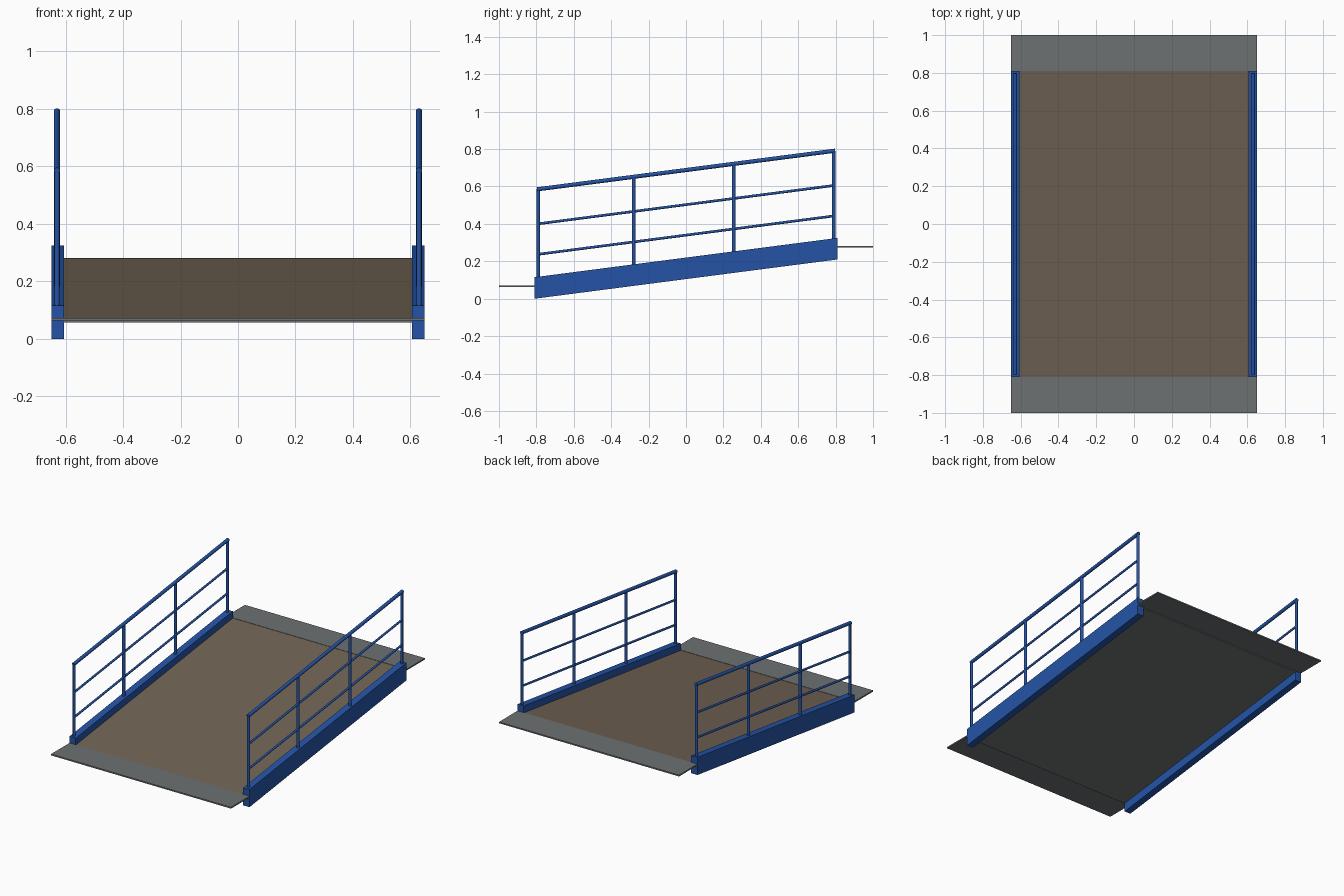
import bpy
import bmesh
from mathutils import Vector

cube = bpy.data.objects.get("Cube")
if cube:
    bpy.data.objects.remove(cube, do_unlink=True)

HALF = 0.81             # half length of the sloped section
RISE = 0.21             # height gained over the slope
SLOPE = RISE / (2 * HALF)


def material(name, colour):
    mat = bpy.data.materials.new(name)
    mat.use_nodes = True
    mat.diffuse_color = (*colour, 1)
    mat.node_tree.nodes["Principled BSDF"].inputs["Base Color"].default_value = (*colour, 1)
    return mat


blue = material("blue_paint", (0.018, 0.088, 0.38))
grey = material("grey_steel", (0.155, 0.165, 0.17))
brown = material("brown_deck", (0.165, 0.125, 0.09))


def incline(y, base):
    """Height at y of a line parallel to the slope, starting at base."""
    return base + (y + HALF) * SLOPE


def slab(name, x, y, z, mats, slope=0.0):
    """Box between x, y and z ranges, sheared upward along y."""
    bm = bmesh.new()
    bmesh.ops.create_cube(bm, size=1)
    for v in bm.verts:
        v.co = Vector([r[0] if c < 0 else r[1] for c, r in zip(v.co, (x, y, z))])
        v.co.z += (v.co.y - y[0]) * slope
    bm.normal_update()
    if len(mats) > 1:
        for f in bm.faces:
            f.material_index = 1 if f.normal.z > 0.5 else 0
    mesh = bpy.data.meshes.new(name)
    bm.to_mesh(mesh)
    bm.free()
    for m in mats:
        mesh.materials.append(m)
    obj = bpy.data.objects.new(name, mesh)
    bpy.context.collection.objects.link(obj)
    return obj


def tube(name, start, end, radius):
    """Round bar from start to end."""
    start, end = Vector(start), Vector(end)
    axis = end - start
    bpy.ops.mesh.primitive_cylinder_add(vertices=16, radius=radius, depth=axis.length,
                                        location=(start + end) / 2)
    obj = bpy.context.object
    obj.name = name
    obj.rotation_euler = axis.to_track_quat("Z", "Y").to_euler()
    obj.data.materials.append(blue)
    bpy.ops.object.shade_smooth_by_angle()


# Sloped deck with a brown walking surface, and the two level end flaps
slab("deck", (-0.605, 0.605), (-HALF, HALF), (0.056, 0.07), [grey, brown], SLOPE)
slab("lower_flap", (-0.65, 0.65), (-1, -HALF), (0.063, 0.072), [grey])
slab("upper_flap", (-0.65, 0.65), (HALF, 1), (0.273, 0.282), [grey])

for side, s in (("left", 1), ("right", -1)):
    # Side beam
    slab(side + "_beam", sorted((s * 0.605, s * 0.65)), (-HALF, HALF), (0, 0.115), [blue], SLOPE)

    # Railing posts
    x = s * 0.63
    for i, (y, r) in enumerate([(-0.79, 0.009), (-0.28, 0.01), (0.255, 0.01), (0.79, 0.009)]):
        tube(f"{side}_post_{i + 1}", (x, y, incline(y, 0.1)), (x, y, incline(y, 0.583)), r)

    # Hand rail and the two thinner rails below it
    for name, base, r, reach in (("hand_rail", 0.583, 0.011, 0.797),
                                 ("middle_rail", 0.398, 0.007, 0.79),
                                 ("lower_rail", 0.235, 0.007, 0.79)):
        tube(f"{side}_{name}", (x, -reach, incline(-reach, base)),
             (x, reach, incline(reach, base)), r)
